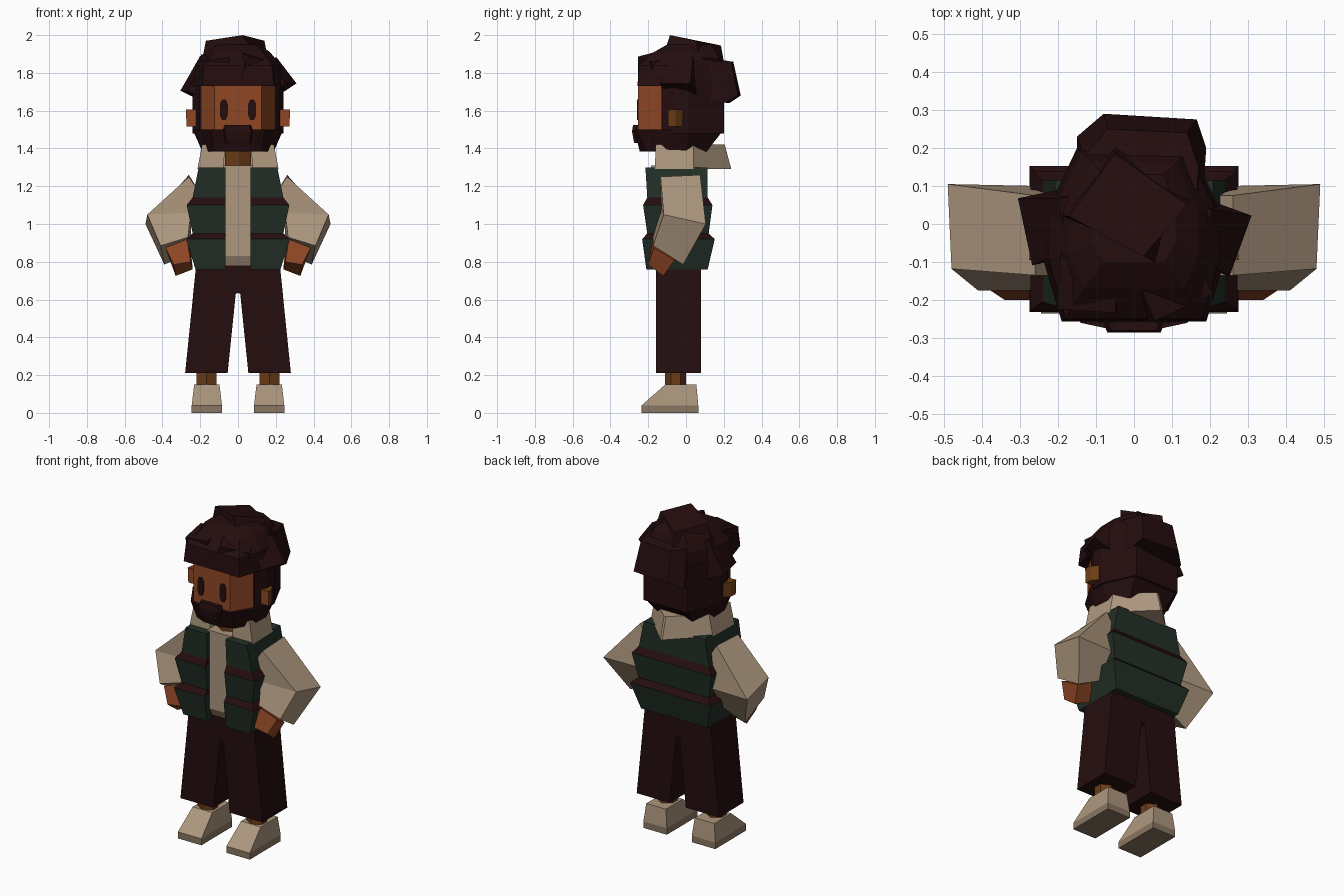
import bpy, bmesh
from math import radians
from mathutils import Vector, Matrix, Euler

cube = bpy.data.objects.get("Cube")
if cube:
    bpy.data.objects.remove(cube, do_unlink=True)


def material(name, rgb):
    m = bpy.data.materials.new(name)
    m.use_nodes = True
    color = (*rgb, 1)
    m.diffuse_color = color
    m.specular_intensity = 0
    bsdf = m.node_tree.nodes["Principled BSDF"]
    bsdf.inputs["Base Color"].default_value = color
    bsdf.inputs["Roughness"].default_value = 1
    bsdf.inputs["Specular IOR Level"].default_value = 0
    return m


MAROON = material("dark_maroon", (0.018, 0.004, 0.0045))
GREEN = material("dark_green", (0.016, 0.028, 0.019))
CLOTH = material("beige_cloth", (0.42, 0.31, 0.21))
SOLE = material("tan_sole", (0.25, 0.18, 0.12))
SKIN = material("skin", (0.28, 0.062, 0.018))
SHADED = material("brown_skin", (0.15, 0.045, 0.008))


def loft(name, rings, mats, band_mat=None, matrix=None):
    """Join matching rings of points into a closed flat-faced solid."""
    bm = bmesh.new()
    vs = [[bm.verts.new(p) for p in ring] for ring in rings]
    n = len(vs[0])
    bm.faces.new(vs[0])
    bm.faces.new(vs[-1])
    for k, (a, b) in enumerate(zip(vs, vs[1:])):
        for i in range(n):
            j = (i + 1) % n
            f = bm.faces.new((a[i], a[j], b[j], b[i]))
            f.material_index = band_mat(k) if band_mat else 0
    if matrix:
        bm.transform(matrix)
    bmesh.ops.recalc_face_normals(bm, faces=bm.faces)
    me = bpy.data.meshes.new(name)
    bm.to_mesh(me)
    bm.free()
    for m in mats if isinstance(mats, list) else [mats]:
        me.materials.append(m)
    ob = bpy.data.objects.new(name, me)
    bpy.context.collection.objects.link(ob)


def rect(z, x0, x1, y0, y1):
    return [(x0, y0, z), (x1, y0, z), (x1, y1, z), (x0, y1, z)]


def sym(z, half):
    """Mirror half an outline (front to back, x > 0) into a full ring."""
    return [(x, y, z) for x, y in half] + [(-x, y, z) for x, y in reversed(half)]


def flip(rings, s):
    return [[(x * s, y, z) for x, y, z in r] for r in rings]


def block(name, loc, size, rot=(0, 0, 0), taper=0.8):
    """Rotated, tapered chunk of hair."""
    x, y, z = Vector(size) / 2
    m = Matrix.Translation(loc) @ Euler([radians(a) for a in rot]).to_matrix().to_4x4()
    loft(name, [rect(-z, -x, x, -y, y),
                rect(z, -x * taper, x * taper, -y * taper, y * taper)], MAROON, matrix=m)


# Paired limbs
for s, side in ((1, "left"), (-1, "right")):
    def limb(name, rings, mats, band_mat=None):
        loft(f"{side}_{name}", flip(rings, s), mats, band_mat)

    limb("trouser_leg", [rect(.21, .055, .28, -.16, .08),
                         rect(.63, .012, .237, -.16, .08),
                         rect(.635, 0, .237, -.16, .08),
                         rect(.78, 0, .222, -.16, .08)], MAROON)
    limb("ankle", [[(.167 + dx, -.055 + dy, z) for dx, dy in
                    ((0, -.055), (.053, -.025), (.053, .025),
                     (0, .055), (-.053, .025), (-.053, -.025))]
                   for z in (.12, .25)], SHADED)
    limb("sole", [rect(0, .085, .245, -.235, .065),
                  rect(.04, .085, .245, -.235, .065)], SOLE)
    limb("shoe", [rect(.04, .085, .245, -.235, .065),
                  rect(.15, .098, .232, -.11, .055)], CLOTH)

    # Sleeve: shoulder, elbow and cuff sections
    limb("sleeve", [
        [(.26, -.135, 1.25), (.26, .075, 1.26), (.16, .075, 1.1), (.16, -.135, 1.1)],
        [(.48, -.118, 1.05), (.49, .105, 1.0), (.25, .10, 1.0), (.25, -.135, 1.06)],
        [(.41, -.175, .885), (.39, -.015, .785), (.25, 0, .85), (.265, -.175, .93)]], CLOTH)
    limb("hand", [
        [(.385, -.17, .875), (.36, -.06, .81), (.25, -.06, .87), (.27, -.175, .92)],
        [(.34, -.2, .785), (.33, -.12, .725), (.24, -.1, .76), (.25, -.2, .80)]], SKIN)

    # Ear: lit front, brown sides tapering to the back
    limb("ear", [[(.19, y, 1.515), (x, y, 1.515), (x + .004, y, 1.605), (.19, y, 1.605)]
                 for y, x in ((-.095, .272), (-.055, .268), (-.015, .236))],
         [SKIN, SHADED], lambda k: 1)
    limb("eye", [[(.075 + dx, y, 1.605 + dz) for dx, dz in
                  ((-.01, -.055), (.01, -.055), (.021, -.03), (.021, .03),
                   (.01, .055), (-.01, .055), (-.021, .03), (-.021, -.03))]
                 for y in (-.254, -.259)], MAROON)

# Shirt front and quilted vest with dark ledges
loft("shirt", [rect(.765, -.08, .08, -.15, .05), rect(.83, -.08, .08, -.185, .05),
               rect(1.31, -.08, .08, -.185, .05)], CLOTH)
tiers = [(.76, .225, -.21, .115), (.92, .275, -.232, .152), (.95, .24, -.205, .12),
         (1.10, .272, -.227, .14), (1.14, .24, -.205, .115), (1.30, .208, -.215, .115)]
loft("vest", [sym(z, [(.065, -.1), (.065, y0), (hx, y0), (hx, y1)])
              for z, hx, y0, y1 in tiers], [GREEN, MAROON], lambda k: k % 2)

# Collar pointed at the back, and neck
loft("collar", [sym(1.29, [(.08, 0), (.08, -.165), (.215, -.165), (.21, .04), (.006, .24)]),
                sym(1.42, [(.065, 0), (.065, -.155), (.19, -.16), (.185, .04), (.006, .205)])],
     CLOTH)
loft("neck", [sym(z, [(.005, -.15), (.068, -.11), (.068, 0)]) for z in (1.28, 1.44)], SHADED)

# Face, beard and skull with cut-off back corners
loft("face", [sym(z, [(.125, -.254), (.2, -.125), (.2, .05)]) for z in (1.495, 1.735)], SKIN)
loft("beard", [
    sym(1.385, [(.06, -.245), (.13, -.215), (.19, -.1), (.19, .0), (.12, .11)]),
    sym(1.50, [(.07, -.275), (.14, -.26), (.238, -.1), (.24, .01), (.15, .2)])], MAROON)
loft("moustache", [sym(1.43, [(.06, -.275), (.09, -.2)]),
                   sym(1.49, [(.07, -.286), (.105, -.2)]),
                   sym(1.525, [(.06, -.28), (.085, -.2)])], MAROON)
loft("skull_hair", [sym(z, [(.205, -.13), (.24, -.06), (.24, .01), (.15, .2)])
                    for z in (1.48, 1.76)], MAROON)

# Chunky hair
loft("hair_cap", [
    sym(1.73, [(.19, -.257), (.24, -.09), (.24, .01), (.15, .2)]),
    sym(1.84, [(.18, -.25), (.225, -.09), (.22, .02), (.14, .19)]),
    sym(1.91, [(.13, -.17), (.17, -.08), (.17, .03), (.11, .16)]),
    sym(1.95, [(.08, -.1), (.11, -.05), (.11, .03), (.08, .13)])], MAROON)
loft("back_hair", [
    [(-.15, .05, 1.66), (.18, .05, 1.66), (.19, .2, 1.64), (.165, .275, 1.68),
     (-.08, .29, 1.68), (-.15, .23, 1.64)],
    [(-.15, .0, 1.9), (.16, .0, 1.9), (.17, .15, 1.86), (.14, .24, 1.86),
     (-.07, .25, 1.86), (-.13, .18, 1.86)]], MAROON)
loft("top_hair", [
    [(-.05, .2, 1.86), (.16, .08, 1.86), (.09, -.12, 1.89), (-.19, .02, 1.87)],
    [(-.05, .185, 1.945), (.14, .05, 1.97), (.025, -.085, 2.0), (-.17, .02, 1.97)]], MAROON)
block("right_side_hair", (-.19, .0, 1.775), (.12, .18, .21), (0, 25, 12), .75)
block("left_side_hair", (.19, -.025, 1.785), (.12, .17, .17), (0, -32, -20), .75)
block("right_fringe", (-.115, -.145, 1.83), (.18, .17, .12), (14, -6, -4), .85)
block("left_fringe", (.09, -.15, 1.83), (.2, .16, .12), (14, 10, 25), .85)
